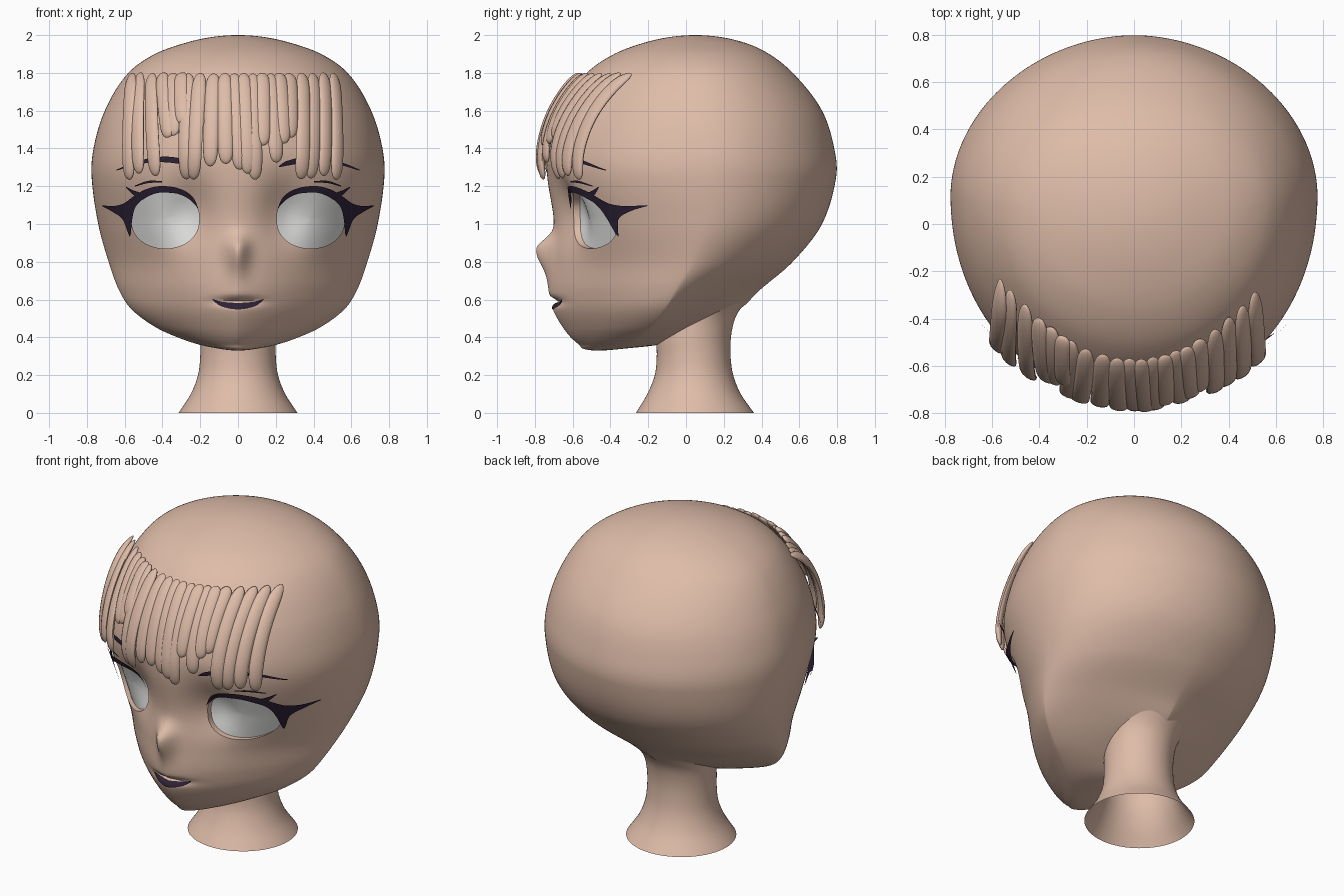
import bpy, bmesh, math
from mathutils import Vector

if "Cube" in bpy.data.objects:
    bpy.data.objects.remove(bpy.data.objects["Cube"])


def material(name, rgb):
    m = bpy.data.materials.new(name)
    m.diffuse_color = (*rgb, 1)
    m.use_nodes = True
    m.node_tree.nodes["Principled BSDF"].inputs["Base Color"].default_value = m.diffuse_color
    return m


SKIN = material("skin", (0.735, 0.505, 0.395))
WHITE = material("eye white", (0.92, 0.93, 0.91))
DARK = material("dark plum", (0.027, 0.016, 0.038))


def make(name, verts, faces, mat, sheet=False):
    """Mesh object; closed parts get outward normals, sheets face the front."""
    me = bpy.data.meshes.new(name)
    me.from_pydata([tuple(v) for v in verts], [], faces)
    bm = bmesh.new()
    bm.from_mesh(me)
    bmesh.ops.recalc_face_normals(bm, faces=bm.faces)
    if sheet and sum(f.normal.y * f.calc_area() for f in bm.faces) > 0:
        bmesh.ops.reverse_faces(bm, faces=bm.faces)
    bm.to_mesh(me)
    bm.free()
    me.materials.append(mat)
    ob = bpy.data.objects.new(name, me)
    bpy.context.collection.objects.link(ob)
    return ob


def smooth(ob, degrees=45):
    bpy.ops.object.select_all(action='DESELECT')
    ob.select_set(True)
    bpy.context.view_layer.objects.active = ob
    bpy.ops.object.shade_smooth_by_angle(angle=math.radians(degrees))


def interp(rows, k):
    """Smooth interpolation of table rows whose first column is the key."""
    k = min(max(k, rows[0][0]), rows[-1][0])
    i = 0
    while i < len(rows) - 2 and k > rows[i + 1][0]:
        i += 1
    a, b = rows[i], rows[i + 1]
    p, q = rows[max(i - 1, 0)], rows[min(i + 2, len(rows) - 1)]
    h = b[0] - a[0]
    t = (k - a[0]) / h
    out = []
    for c in range(1, len(a)):
        m0 = (b[c] - p[c]) / (b[0] - p[0]) * h
        m1 = (q[c] - a[c]) / (q[0] - a[0]) * h
        out.append((2*t**3 - 3*t*t + 1)*a[c] + (t**3 - 2*t*t + t)*m0
                   + (3*t*t - 2*t**3)*b[c] + (t**3 - t*t)*m1)
    return out


def loft(name, rings, mat, caps=True):
    n = len(rings[0])
    verts = [v for r in rings for v in r]
    faces = [(i*n + j, i*n + (j+1) % n, (i+1)*n + (j+1) % n, (i+1)*n + j)
             for i in range(len(rings) - 1) for j in range(n)]
    if caps:
        faces += [tuple(range(n)), tuple(range(len(verts) - n, len(verts)))]
    return make(name, verts, faces, mat)


# Head sections: height, half width, front, back, widest y, front/back roundness
SECTIONS = [
    (.33, 0, -.47, -.47, -.47, 1.6, 1.6), (.34, .10, -.545, -.33, -.42, 1.55, 1.6),
    (.36, .20, -.565, -.15, -.33, 1.5, 1.5), (.40, .32, -.61, -.03, -.25, 1.43, 1.35),
    (.45, .43, -.65, .08, -.19, 1.38, 1.25), (.55, .565, -.705, .285, -.11, 1.36, 1.2),
    (.65, .63, -.725, .39, -.05, 1.39, 1.45), (.80, .685, -.715, .565, .04, 1.52, 1.8),
    (1.0, .74, -.70, .72, .11, 1.82, 1.93), (1.25, .775, -.735, .795, .12, 2.05, 1.93),
    (1.4, .765, -.735, .785, .12, 2.05, 1.92), (1.6, .705, -.67, .72, .10, 2, 1.92),
    (1.8, .58, -.525, .565, .08, 2, 1.95), (1.9, .44, -.38, .44, .06, 2, 2),
    (1.96, .275, -.22, .31, .05, 2, 2), (2.0, 0, .05, .05, .05, 2, 2)]


def z_to_t(z):
    return math.acos(max(-1, min(1, (1.165 - z) / .835)))


TABLE = [(z_to_t(s[0]), *s[1:]) for s in SECTIONS]


def bump(d, s):
    return math.exp(-(d / s) ** 2)


def relief(x, z):
    """Nose, mouth notch and eye hollows, as a shift in y."""
    nose = -.085 * bump(x, .055) * bump(z - .87, .065 if z > .87 else .12)
    lips = .04 * bump(x, .11) * bump(z - .59, .02)
    hollow = .08 * bump(abs(x) - .25, .125) * bump(z - 1.07, .19)
    return nose + lips + hollow


def surf(x, z):
    hw, yf, yb, yc, nf, nb = interp(TABLE, z_to_t(z))
    u = min(abs(x) / hw, .985)
    return Vector((x, yc - (yc - yf) * (1 - u**nf) ** (1/nf) + relief(x, z), z))


def normal(x, z):
    e = .015
    n = (surf(x + e, z) - surf(x - e, z)).cross(surf(x, z + e) - surf(x, z - e))
    return n.normalized()


# Head
rings, ROWS, COLS = [], 140, 160
for i in range(ROWS + 1):
    t = .012 + (math.pi - .024) * i / ROWS
    z = 1.165 - .835 * math.cos(t)
    hw, yf, yb, yc, nf, nb = interp(TABLE, t)
    ring = []
    for j in range(COLS):
        a = 2 * math.pi * j / COLS
        c, s = math.cos(a), math.sin(a)
        n = nf if s < 0 else nb
        x = hw * math.copysign(abs(c) ** (2/n), c)
        r = abs(s) ** (2/n)
        ring.append((x, yc + (yb - yc) * r if s >= 0 else yc - (yc - yf) * r + relief(x, z), z))
    rings.append(ring)
head = loft("head", rings, SKIN)

# Neck, open at the base: height, front, back, half width
NECK = [(0, -.265, .36, .315), (.1, -.205, .29, .25), (.2, -.165, .25, .212),
        (.3, -.155, .236, .2), (.4, -.155, .238, .2), (.5, -.13, .26, .205),
        (.57, -.1, .30, .225), (.72, -.03, .40, .31)]
rings = []
for i in range(31):
    z = .72 * i / 30
    f, b, w = interp(NECK, z)
    rings.append([(w * math.cos(a), (f+b)/2 + (b-f)/2 * math.sin(a), z)
                  for a in (2 * math.pi * j / 64 for j in range(64))])
smooth(loft("neck", rings, SKIN, caps=False))


# Eyes: recessed white bowls in pockets cut from the head
def eye_ring(side, r, dy):
    pts = []
    for j in range(48):
        a = 2 * math.pi * j / 48
        s = math.sin(a)
        x = side * (.385 + .18 * r * math.cos(a))
        z = 1.03 + r * (.142 if s > 0 else .16) * math.copysign(abs(s) ** .85, s)
        p = surf(x, z)
        p.y += dy
        pts.append(p)
    return pts


for side in (1, -1):
    radii = [.02, .2, .4, .6, .8, 1]
    cutter = loft("eye_cutter", [eye_ring(side, r, .04) for r in radii]
                  + [eye_ring(side, r, -.12) for r in reversed(radii)], SKIN)
    mod = head.modifiers.new("socket", 'BOOLEAN')
    mod.operation, mod.solver, mod.object = 'DIFFERENCE', 'EXACT', cutter
    bpy.context.view_layer.objects.active = head
    bpy.ops.object.modifier_apply(modifier=mod.name)
    bpy.data.objects.remove(cutter)
    discs = [eye_ring(side, r, .034) for r in radii]
    verts = [p for d in discs for p in d]
    faces = [(i*48 + j, i*48 + (j+1) % 48, i*48 + 48 + (j+1) % 48, i*48 + 48 + j)
             for i in range(5) for j in range(48)] + [tuple(range(48))]
    smooth(make("eye_white", verts, faces, WHITE, sheet=True))
smooth(head)


# Painted strips on the face: x, lower z, upper z; outer ends lift forward
def strip(name, rows, side=1, off=.01, steps=36, lift=0):
    verts, faces = [], []
    for i in range(steps + 1):
        x = rows[0][0] + (rows[-1][0] - rows[0][0]) * i / steps
        lo, hi = interp(rows, x)
        for k in range(4):
            z = lo + (max(hi, lo + .002) - lo) * k / 3
            p = surf(side*x, z) + normal(side*x, z) * off
            p.y -= lift * max(0, x - .52) / .15
            verts.append(p)
    for i in range(steps):
        for k in range(3):
            a = i*4 + k
            faces.append((a, a+1, a+5, a+4))
    smooth(make(name, verts, faces, DARK, sheet=True))


LASH = [(.205, 1.085, 1.09), (.225, 1.11, 1.135), (.26, 1.14, 1.17), (.31, 1.163, 1.193),
        (.36, 1.17, 1.203), (.42, 1.168, 1.203), (.48, 1.143, 1.187), (.53, 1.10, 1.16),
        (.55, 1.04, 1.145), (.56, .94, 1.138), (.572, .955, 1.128), (.60, 1.025, 1.11),
        (.65, 1.065, 1.098), (.71, 1.098, 1.102)]
SPIKE = [(.49, 1.14, 1.165), (.54, 1.155, 1.18), (.582, 1.195, 1.2)]
LID = [(.40, 1.222, 1.229), (.47, 1.218, 1.23), (.54, 1.2, 1.206)]
BROW = [(.215, 1.303, 1.31), (.25, 1.31, 1.333), (.35, 1.325, 1.355), (.45, 1.326, 1.35),
        (.55, 1.308, 1.323), (.635, 1.283, 1.288)]
for side in (1, -1):
    strip("eyelash", LASH, side, .012, 80, .035)
    strip("lash_spike", SPIKE, side, .014, 10, .035)
    strip("eyelid_line", LID, side, .008, 16)
    strip("eyebrow", BROW, side, .01, 36, .04)
strip("mouth", [(-.132, .6, .606), (-.1, .57, .595), (-.05, .554, .583), (0, .549, .579),
                (.05, .554, .583), (.1, .57, .595), (.132, .6, .606)], 1, .006)


# Fringe strands: top x, tip x, tip z
STRANDS = [(-.565, -.555, 1.24), (-.52, -.50, 1.27), (-.46, -.42, 1.26), (-.40, -.35, 1.45),
           (-.35, -.325, 1.46), (-.30, -.28, 1.52), (-.265, -.265, 1.25), (-.20, -.225, 1.25),
           (-.13, -.14, 1.31), (-.07, -.06, 1.32), (-.02, .01, 1.29), (.03, .05, 1.27),
           (.08, .085, 1.24), (.13, .125, 1.41), (.175, .195, 1.33), (.22, .23, 1.42),
           (.275, .265, 1.45), (.34, .325, 1.25), (.40, .375, 1.25), (.455, .435, 1.26),
           (.51, .50, 1.24)]
for i, (xt, xb, zb) in enumerate(STRANDS):
    root_y = -.565 + 1.1 * xt * xt
    root_shift = root_y - surf(xt, 1.80).y

    def centre(t):
        x, z = xt + (xb - xt) * t, 1.795 + (zb - 1.795) * t
        lim = max(-.5, min(.5, x))
        p = surf(x, z) + normal(lim, z) * (.034 * math.sin(1.9 * t) + .004 * (i % 2))
        p.y += root_shift * (1 - t) ** 2
        return p
    rings = []
    for k in range(25):
        t = .5 - .5 * math.cos(math.pi * k / 24)
        p = centre(t)
        tan = (centre(min(t + .03, 1)) - centre(max(t - .03, 0))).normalized()
        n = normal(max(-.5, min(.5, p.x)), p.z)
        s = tan.cross(n).normalized()
        n = s.cross(tan).normalized()
        size = max(.08, (1 - abs(2*t - 1) ** 8) ** .5)
        rings.append([p + s * (.041 * size * math.cos(a)) + n * (.019 * size * math.sin(a))
                      for a in (2 * math.pi * j / 12 for j in range(12))])
    smooth(loft("fringe_strand", rings, SKIN), 60)
